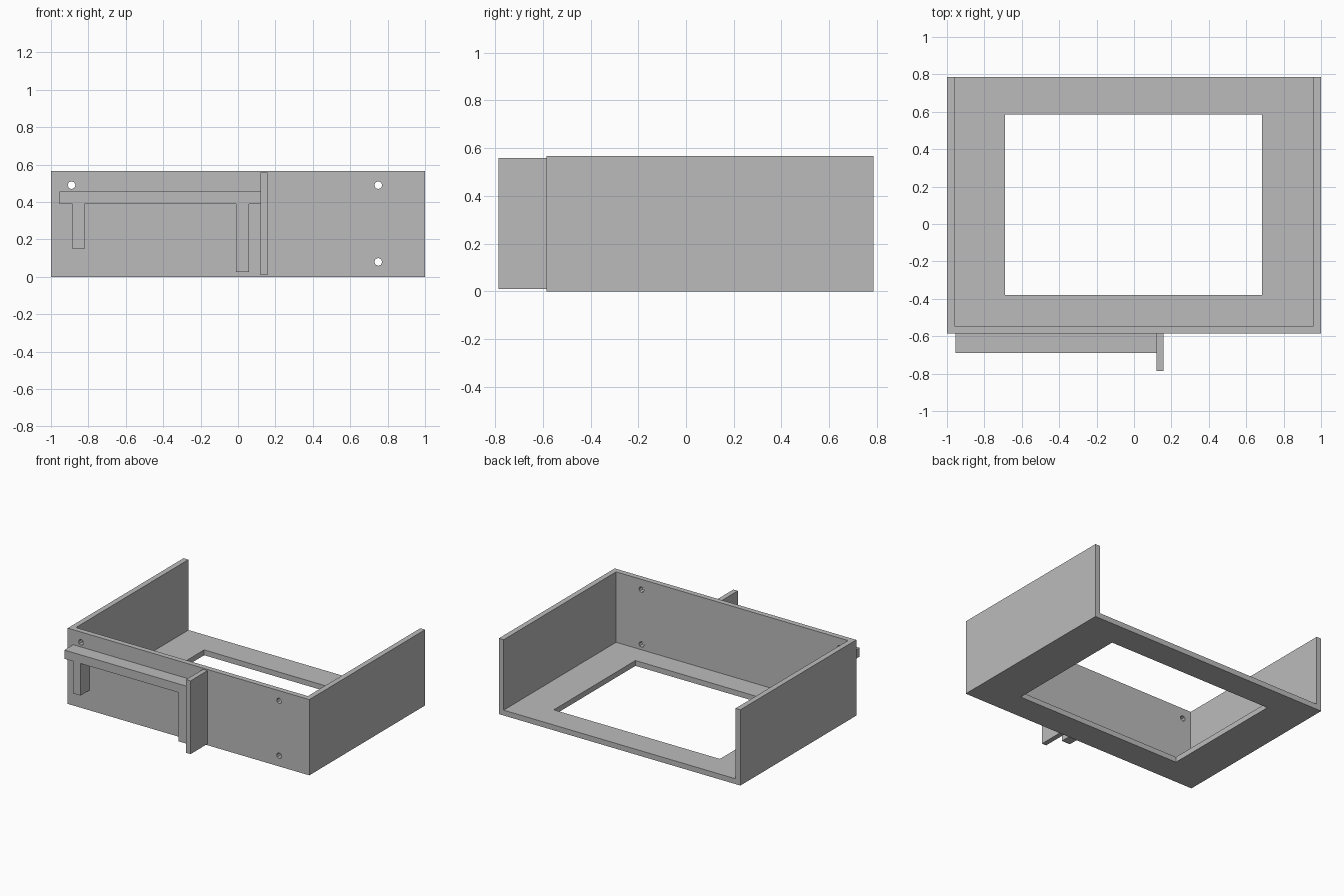
import bpy
import bmesh
from math import pi
from mathutils import Matrix, Vector

cube = bpy.data.objects.get("Cube")
if cube:
    bpy.data.objects.remove(cube, do_unlink=True)

grey = bpy.data.materials.new("plain grey")
grey.use_nodes = True
COLOUR = (0.5, 0.5, 0.5, 1)
grey.diffuse_color = COLOUR
grey.node_tree.nodes["Principled BSDF"].inputs["Base Color"].default_value = COLOUR


def finish(name, bm):
    bmesh.ops.recalc_face_normals(bm, faces=bm.faces)
    mesh = bpy.data.meshes.new(name)
    bm.to_mesh(mesh)
    bm.free()
    mesh.materials.append(grey)
    obj = bpy.data.objects.new(name, mesh)
    bpy.context.collection.objects.link(obj)
    return obj


def box(name, lo, hi):
    lo, hi = Vector(lo), Vector(hi)
    bm = bmesh.new()
    bmesh.ops.create_cube(bm, size=1, matrix=Matrix.Translation((lo + hi) / 2)
                          @ Matrix.Diagonal((*(hi - lo), 1)))
    return finish(name, bm)


def extrude_profile(name, points, y0, y1):
    bm = bmesh.new()
    face = bm.faces.new([bm.verts.new((x, y0, z)) for x, z in points])
    new = bmesh.ops.extrude_face_region(bm, geom=[face])["geom"]
    verts = [v for v in new if isinstance(v, bmesh.types.BMVert)]
    bmesh.ops.translate(bm, vec=(0, y1 - y0, 0), verts=verts)
    return finish(name, bm)


def cut(target, cutter):
    cutter.hide_render = True
    mod = target.modifiers.new("cut", "BOOLEAN")
    mod.object = cutter
    mod.solver = "EXACT"
    bpy.context.view_layer.objects.active = target
    bpy.ops.object.modifier_apply(modifier=mod.name)
    bpy.data.objects.remove(cutter, do_unlink=True)


FRONT, BACK, TOP, WALL = -0.585, 0.785, 0.567, 0.04

# Open-backed tray with a large window in its floor
tray = box("tray", (-1, FRONT, 0), (1, BACK, TOP))
cut(tray, box("hollow", (WALL - 1, FRONT + WALL, WALL), (1 - WALL, 1, 1)))
cut(tray, box("floor_window", (-0.69, -0.38, -1), (0.685, 0.585, 0.3)))

# Screw holes through the front wall
for x, z in [(-0.89, 0.49), (0.75, 0.49), (0.75, 0.08)]:
    bm = bmesh.new()
    bmesh.ops.create_cone(bm, cap_ends=True, segments=8, radius1=0.021,
                          radius2=0.021, depth=0.2,
                          matrix=Matrix.Translation((x, FRONT, z))
                          @ Matrix.Rotation(pi / 2, 4, "X"))
    cut(tray, finish("screw_hole", bm))

# Ledge with a short leg and a long leg, in one profile
extrude_profile("ledge_with_legs", [
    (-0.955, 0.455), (0.12, 0.455), (0.12, 0.39), (0.06, 0.39),
    (0.06, 0.025), (-0.01, 0.025), (-0.01, 0.39), (-0.82, 0.39),
    (-0.82, 0.15), (-0.885, 0.15), (-0.885, 0.39), (-0.955, 0.39),
], FRONT, -0.69)

# Upright fin at the end of the ledge
box("upright_fin", (0.12, -0.785, 0.01), (0.157, FRONT, 0.558))
